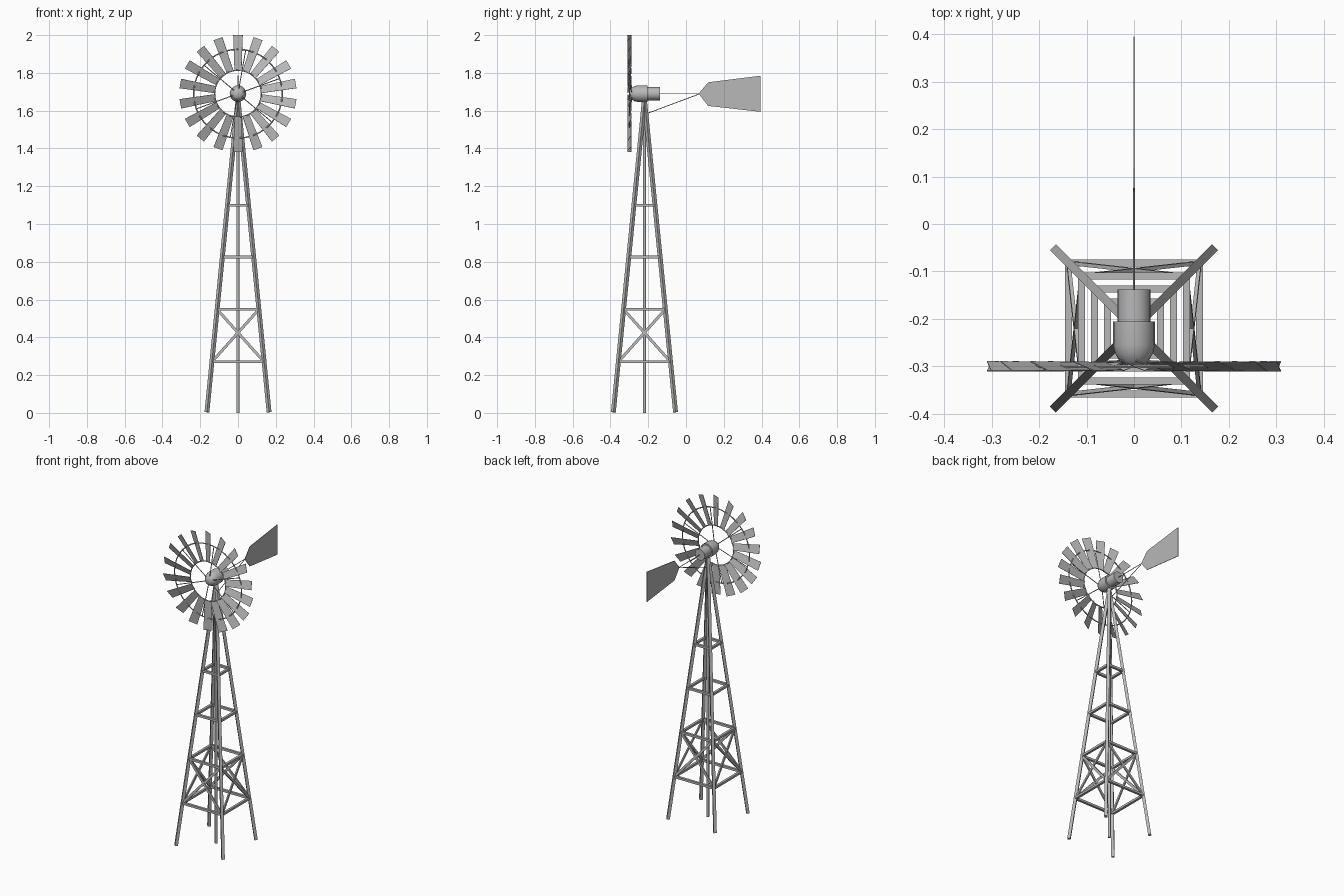
import bpy, bmesh
from math import sin, cos, tau, radians
from mathutils import Vector, Matrix

cube = bpy.data.objects.get("Cube")
if cube:
    bpy.data.objects.remove(cube, do_unlink=True)

steel = bpy.data.materials.new("galvanised_grey")
steel.use_nodes = True
GREY = (0.48, 0.48, 0.48, 1)
steel.diffuse_color = GREY
steel.node_tree.nodes["Principled BSDF"].inputs["Base Color"].default_value = GREY

AXIS_Y, WHEEL_Y, HUB_Z = -0.22, -0.30, 1.69
FOOT, APEX = 0.165, 1.66


def finish(name, bm, smooth=False):
    bmesh.ops.recalc_face_normals(bm, faces=bm.faces)
    mesh = bpy.data.meshes.new(name)
    bm.to_mesh(mesh)
    bm.free()
    mesh.materials.append(steel)
    obj = bpy.data.objects.new(name, mesh)
    bpy.context.collection.objects.link(obj)
    if smooth:
        bpy.ops.object.select_all(action='DESELECT')
        obj.select_set(True)
        bpy.context.view_layer.objects.active = obj
        bpy.ops.object.shade_smooth_by_angle(angle=radians(35))
    return obj


def beam(bm, a, b, width, depth, side):
    """Rectangular bar from a to b; width runs along the side direction."""
    a, b = Vector(a), Vector(b)
    along = (b - a).normalized()
    u = Vector(side)
    u = (u - along * u.dot(along)).normalized()
    v = along.cross(u)
    frame = Matrix((u * width, v * depth, b - a)).transposed().to_4x4()
    bmesh.ops.create_cube(bm, size=1, matrix=Matrix.Translation((a + b) / 2) @ frame)


def rod(bm, a, b, r, sides=8):
    a, b = Vector(a), Vector(b)
    turn = (b - a).to_track_quat('Z', 'Y').to_matrix().to_4x4()
    bmesh.ops.create_cone(bm, cap_ends=True, segments=sides, radius1=r, radius2=r,
                          depth=(b - a).length,
                          matrix=Matrix.Translation((a + b) / 2) @ turn)


def corner(sx, sy, z):
    h = FOOT * (1 - z / APEX)
    return Vector((sx * h, AXIS_Y + sy * h, z))


def on_wheel(r, angle, y=WHEEL_Y):
    return Vector((r * cos(angle), y, HUB_Z + r * sin(angle)))


# Tower legs
CORNERS = [(-1, -1), (1, -1), (1, 1), (-1, 1)]
bm = bmesh.new()
for sx, sy in CORNERS:
    beam(bm, corner(sx, sy, 0.004), corner(sx, sy, APEX), 0.018, 0.018, (sx, -sy, 0))
finish("tower_legs", bm)

# Horizontal girts and crossed braces on all four sides
girts, braces = bmesh.new(), bmesh.new()
for i, p in enumerate(CORNERS):
    q = CORNERS[(i + 1) % 4]
    outward = (p[0] + q[0], p[1] + q[1], 0)
    for z in (0.27, 0.548, 0.825, 1.1):
        beam(girts, corner(*p, z), corner(*q, z), 0.015, 0.014, outward)
    for s, e in ((p, q), (q, p)):
        beam(braces, corner(*s, 0.27), corner(*e, 0.548), 0.008, 0.015, outward)
finish("tower_girts", girts)
finish("tower_braces", braces)

# Central pump pipe
bm = bmesh.new()
rod(bm, (0, AXIS_Y, 0), (0, AXIS_Y, HUB_Z), 0.008, 12)
finish("pump_pipe", bm, True)

# Gearbox, turned around the wheel axis
bm = bmesh.new()
profile = [(0, -0.300), (0.018, -0.298), (0.030, -0.290), (0.040, -0.272),
           (0.044, -0.255), (0.044, -0.205), (0.035, -0.205), (0.035, -0.138), (0, -0.138)]
verts = [bm.verts.new((r, y, HUB_Z)) for r, y in profile]
edges = [bm.edges.new(pair) for pair in zip(verts, verts[1:])]
bmesh.ops.spin(bm, geom=verts + edges, cent=(0, 0, HUB_Z), axis=(0, 1, 0),
               angle=tau, steps=20, use_merge=True)
bmesh.ops.remove_doubles(bm, verts=bm.verts, dist=0.0001)
finish("gearbox", bm, True)

# Pitched wheel blades
BLADES = 18
bm = bmesh.new()
for i in range(BLADES):
    a = tau * i / BLADES + tau / 4
    pitch = radians(22)
    across = Vector((-sin(a) * cos(pitch), sin(pitch), cos(a) * cos(pitch)))
    inner, outer = on_wheel(0.122, a), on_wheel(0.31, a)
    bm.faces.new([bm.verts.new(c) for c in (inner - across * 0.02, outer - across * 0.027,
                                            outer + across * 0.027, inner + across * 0.02)])
blades = finish("wheel_blades", bm)
sheet = blades.modifiers.new("sheet", 'SOLIDIFY')
sheet.thickness, sheet.offset = 0.002, 0

# Wheel rings
for name, radius in (("inner_ring", 0.124), ("outer_ring", 0.235)):
    bm = bmesh.new()
    steps = 36
    for i in range(steps):
        rod(bm, on_wheel(radius, tau * i / steps), on_wheel(radius, tau * (i + 1) / steps), 0.0035, 6)
    finish(name, bm, True)

# Wheel spokes
bm = bmesh.new()
for i in range(6):
    a = radians(80) + tau * i / 6
    rod(bm, on_wheel(0.015, a, WHEEL_Y + 0.012), on_wheel(0.235, a), 0.0025, 6)
finish("wheel_spokes", bm)

# Tail rods
bm = bmesh.new()
tip = (0, 0.075, HUB_Z)
rod(bm, (0, -0.14, HUB_Z), tip, 0.002, 6)
rod(bm, (0, AXIS_Y, 1.58), tip, 0.002, 6)
finish("tail_rods", bm)

# Tail vane
bm = bmesh.new()
outline = [(0.067, 1.69), (0.117, 1.75), (0.395, 1.785), (0.395, 1.594), (0.117, 1.625)]
bm.faces.new([bm.verts.new((0, y, z)) for y, z in outline])
vane = finish("tail_vane", bm)
sheet = vane.modifiers.new("sheet", 'SOLIDIFY')
sheet.thickness, sheet.offset = 0.003, 0
